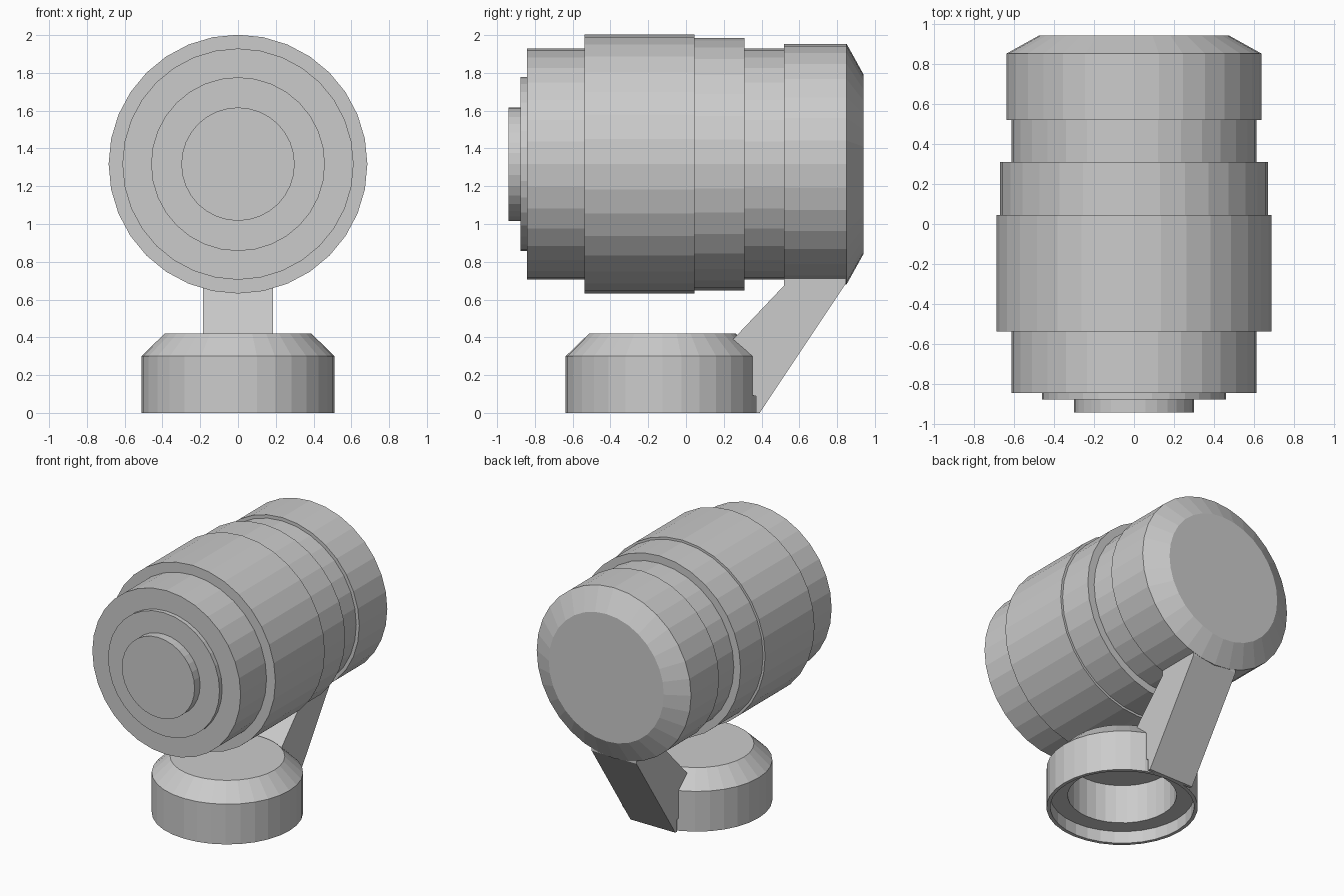
import bpy, bmesh
from math import cos, sin, tau

if "Cube" in bpy.data.objects:
    bpy.data.objects.remove(bpy.data.objects["Cube"])

SIDES = 32


def make_object(name, bm):
    bmesh.ops.recalc_face_normals(bm, faces=bm.faces)
    mesh = bpy.data.meshes.new(name)
    bm.to_mesh(mesh)
    bm.free()
    obj = bpy.data.objects.new(name, mesh)
    bpy.context.collection.objects.link(obj)
    return obj


def lathe(name, profile, place):
    """Spin (radius, height) points into a closed, flat-faced solid."""
    bm = bmesh.new()
    rings = [[bm.verts.new(place(r * cos(tau * i / SIDES), r * sin(tau * i / SIDES), h))
              for i in range(SIDES)] for r, h in profile]
    for a, b in zip(rings, rings[1:]):
        for i in range(SIDES):
            j = (i + 1) % SIDES
            bm.faces.new((a[i], a[j], b[j], b[i]))
    bm.faces.new(rings[0])
    bm.faces.new(rings[-1])
    return make_object(name, bm)


# Stepped barrel lying along y, with front discs and a chamfered back
lathe("barrel", [
    (0.30, -0.94), (0.30, -0.875),
    (0.46, -0.875), (0.46, -0.843),
    (0.612, -0.843), (0.612, -0.537),
    (0.685, -0.537), (0.685, 0.045),
    (0.668, 0.045), (0.668, 0.31),
    (0.612, 0.31), (0.612, 0.52),
    (0.637, 0.52), (0.637, 0.85), (0.475, 0.94),
], lambda u, v, h: (u, h, 1.317 + v))

# Round foot, chamfered on top and hollowed in two steps underneath
lathe("foot", [
    (0.368, 0.38), (0.368, 0.09), (0.487, 0.09), (0.487, 0.0),
    (0.512, 0.0), (0.512, 0.30), (0.388, 0.42),
], lambda u, v, h: (u, v - 0.125, h))

# Slanted arm joining the foot to the barrel: side outline extruded along x
outline = [(0.39, 0.0), (0.848, 0.688), (0.848, 0.80), (0.52, 0.80), (0.52, 0.675),
           (0.25, 0.39), (0.25, 0.10), (0.37, 0.09), (0.37, 0.0)]
bm = bmesh.new()
side = bm.faces.new([bm.verts.new((-0.185, y, z)) for y, z in outline])
new = bmesh.ops.extrude_face_region(bm, geom=[side])["geom"]
bmesh.ops.translate(bm, vec=(0.37, 0, 0),
                    verts=[g for g in new if isinstance(g, bmesh.types.BMVert)])
make_object("arm", bm)
